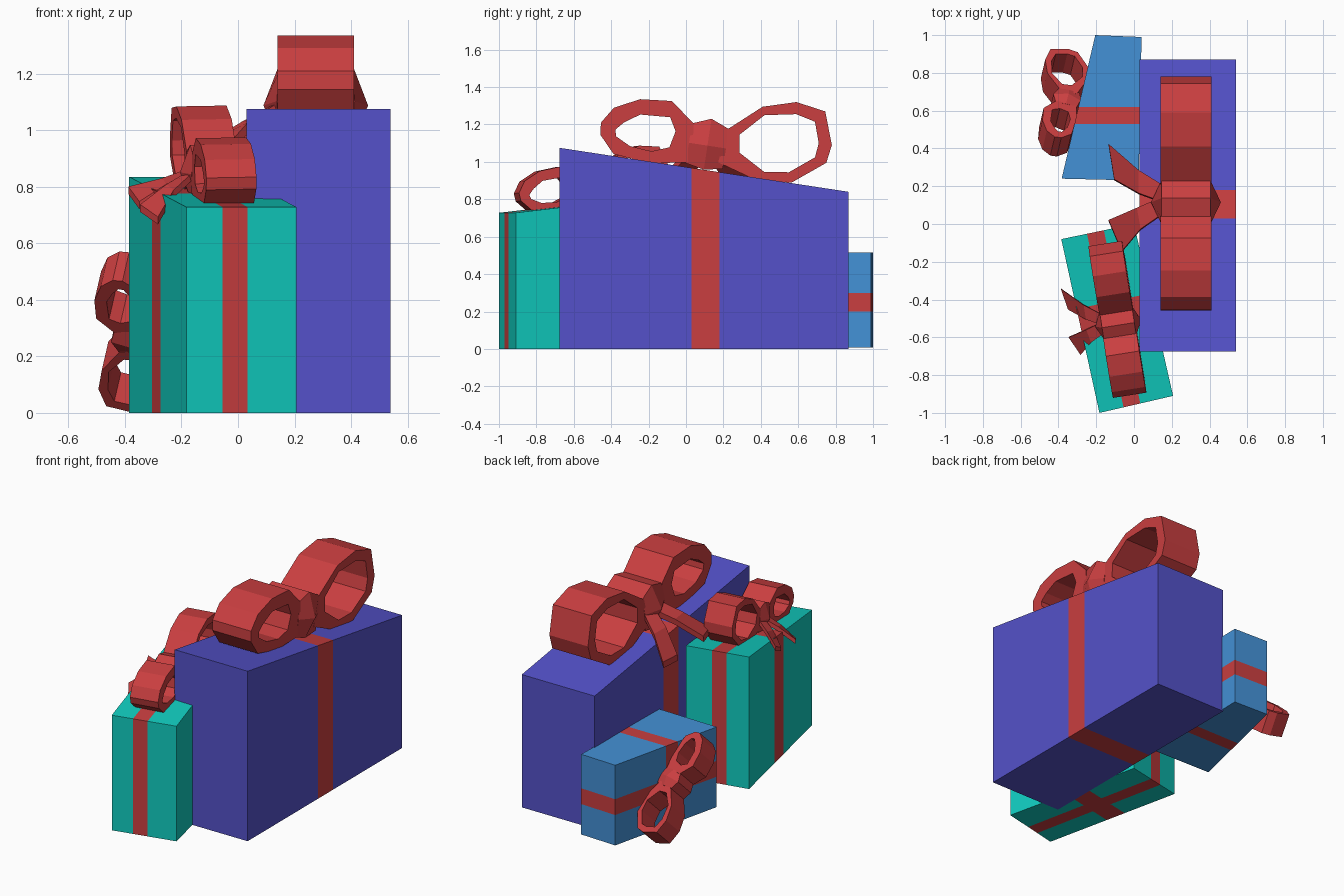
import bpy, bmesh
from mathutils import Vector, Matrix

if "Cube" in bpy.data.objects:
    bpy.data.objects.remove(bpy.data.objects["Cube"])


def material(name, rgb):
    m = bpy.data.materials.new(name)
    m.diffuse_color = (*[((c + .055) / 1.055) ** 2.4 for c in rgb], 1)
    m.use_nodes = True
    m.node_tree.nodes["Principled BSDF"].inputs["Base Color"].default_value = m.diffuse_color
    return m


RED = material("ribbon_red", (0.79, 0.245, 0.25))
PURPLE = material("purple_paper", (0.33, 0.32, 0.79))
TEAL = material("teal_paper", (0.065, 0.80, 0.75))
BLUE = material("blue_paper", (0.265, 0.57, 0.84))


def finish(name, bm, mats, matrix=Matrix()):
    bmesh.ops.recalc_face_normals(bm, faces=bm.faces)
    me = bpy.data.meshes.new(name)
    bm.to_mesh(me)
    bm.free()
    for m in mats:
        me.materials.append(m)
    ob = bpy.data.objects.new(name, me)
    ob.matrix_world = matrix
    bpy.context.collection.objects.link(ob)
    return ob


def loft(name, rings, matrix, cyclic=False):
    """Skin quads between rings; cap the ends, or join last ring to first."""
    bm = bmesh.new()
    vs = [[bm.verts.new(p) for p in r] for r in rings]
    n = len(rings[0])
    pairs = list(zip(vs, vs[1:])) + ([(vs[-1], vs[0])] if cyclic else [])
    for a, b in pairs:
        for i in range(n):
            j = (i + 1) % n
            bm.faces.new((a[i], a[j], b[j], b[i]))
    if not cyclic:
        bm.faces.new(vs[0])
        bm.faces.new(vs[-1])
    return finish(name, bm, [RED], matrix)


def gift(name, paper, footprint, z0, heights, bands):
    """Box with its own top heights; each band (normal, lo, hi) is a flush ribbon."""
    bm = bmesh.new()
    lo = [bm.verts.new((x, y, z0)) for x, y in footprint]
    hi = [bm.verts.new((x, y, h)) for (x, y), h in zip(footprint, heights)]
    bm.faces.new(lo)
    bm.faces.new(hi)
    for i in range(4):
        j = (i + 1) % 4
        bm.faces.new((lo[i], lo[j], hi[j], hi[i]))
    for nrm, a, b in bands:
        for d in (a, b):
            geom = bm.verts[:] + bm.edges[:] + bm.faces[:]
            bmesh.ops.bisect_plane(bm, geom=geom, dist=1e-5,
                                   plane_co=Vector(nrm) * d, plane_no=nrm)
    for f in bm.faces:
        c = f.calc_center_median()
        if any(a < c.dot(Vector(nrm)) < b for nrm, a, b in bands):
            f.material_index = 1
    finish(name, bm, [paper, RED])


# Bow profiles in (along, height), outer and inner outline of each loop
LOOPS = {
    "large_loop": (
        [(.08, .23), (.25, .38), (.425, .432), (.585, .406), (.647, .233),
         (.632, .135), (.465, .003), (.28, -.015), (.06, .05)],
        [(.15, .213), (.267, .337), (.434, .368), (.539, .343), (.576, .233),
         (.568, .155), (.442, .055), (.313, .036), (.164, .119)]),
    "small_loop": (
        [(-.10, .235), (-.234, .337), (-.403, .321), (-.535, .255), (-.592, .165),
         (-.584, .10), (-.50, .01), (-.30, -.01), (-.08, .03)],
        [(-.19, .18), (-.23, .25), (-.39, .24), (-.47, .185), (-.51, .14),
         (-.50, .105), (-.42, .065), (-.30, .055), (-.21, .09)]),
}
# Tail sections: (x, y, h) of the two ribbon edges
TAILS = {
    "back_tail": [((-.12, -.01, .12), (-.12, .08, .12)),
                  ((-.25, .05, .04), (-.25, .17, .06)),
                  ((-.38, .14, -.06), (-.41, .32, .0))],
    "front_tail": [((-.12, .02, .12), (-.12, -.07, .12)),
                   ((-.26, -.03, .05), (-.24, -.14, .03)),
                   ((-.41, -.08, -.05), (-.34, -.24, -.10))],
}


def bow(name, origin, along, up, scale):
    y, z = Vector(along).normalized(), Vector(up).normalized()
    x = y.cross(z).normalized()
    z = x.cross(y)
    mat = (Matrix.Translation(origin)
           @ Matrix((x, y, z)).transposed().to_4x4() @ Matrix.Scale(scale, 4))
    # two hollow loops
    for part, (outer, inner) in LOOPS.items():
        w = .135
        rings = [[(s * w, a, h) for a, h in prof]
                 for prof, s in ((outer, -1), (outer, 1), (inner, 1), (inner, -1))]
        loft(f"{name}_{part}", rings, mat, cyclic=True)
    # faceted knot, widest in the middle
    rings = []
    for a, wide, b, t in ((-.11, .138, .02, .235), (-.01, .185, 0, .275), (.09, .138, .02, .235)):
        rings.append([(-.13, a, b), (.13, a, b), (wide, a, .13),
                      (.13, a, t), (-.13, a, t), (-wide, a, .13)])
    loft(f"{name}_knot", rings, mat)
    # flared tails
    t = Vector((0, 0, .02))
    for part, secs in TAILS.items():
        rings = []
        for p, q in secs:
            p, q = Vector(p), Vector(q)
            rings.append([p - t, q - t, q + t, p + t])
        loft(f"{name}_{part}", rings, mat)


# Tall purple gift with a sloping top
gift("purple_gift", PURPLE, [(.03, -.675), (.54, -.675), (.54, .87), (.03, .87)], 0,
     (1.075, 1.075, .84, .84), [((0, 1, 0), .03, .18)])
bow("purple_bow", (.275, .105, .957), (0, .9885, -.151), (0, .151, .9885), 1)

# Teal gift, turned and pushed into the purple one
gift("teal_gift", TEAL, [(-.183, -1.0), (.207, -.91), (0, 0), (-.385, -.08)], 0,
     (.728, .728, .835, .835),
     [((.979, .206, 0), -.254, -.163), ((-.206, .979, 0), -.513, -.377)])
bow("teal_bow", (-.085, -.508, .768), (-.157, .98, .113), (0, -.113, .99), .665)

# Blue gift lying on its side, sloping face to the left
gift("blue_gift", BLUE, [(-.383, .24), (.025, .23), (.04, .99), (-.205, 1.0)], .008,
     (.515,) * 4, [((0, 0, 1), .20, .30), ((0, 1, 0), .53, .62)])
bow("blue_bow", (-.294, .61, .296), (.163, .69, -.707), (-.973, .23, 0), .535)
